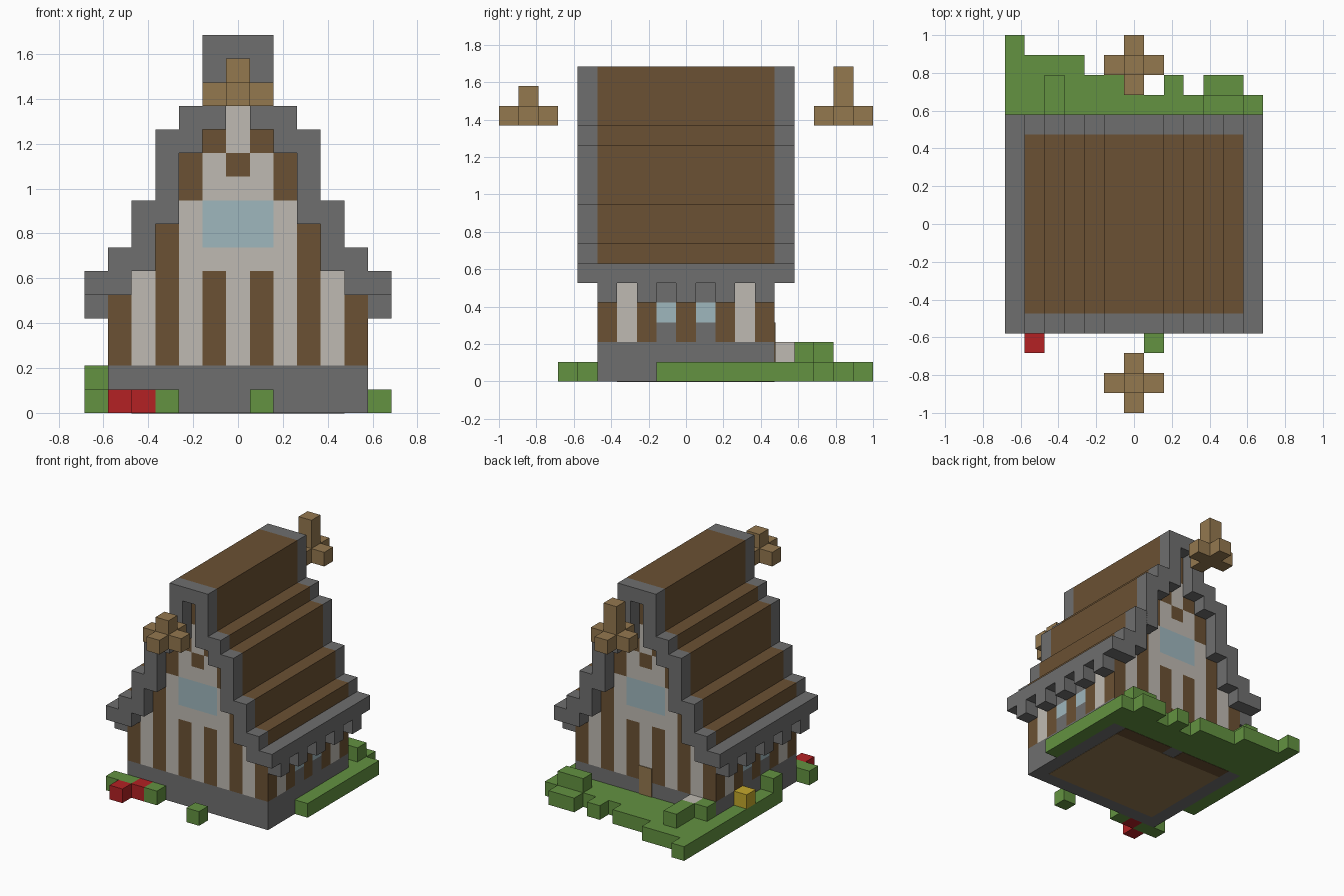
import bpy, bmesh
from mathutils import Matrix, Vector

U = 2 / 19  # size of one block

cube = bpy.data.objects.get("Cube")
if cube:
    bpy.data.objects.remove(cube, do_unlink=True)


def make_material(name, hex_code):
    lin = []
    for k in (0, 2, 4):
        c = int(hex_code[k:k + 2], 16) / 255
        lin.append(c / 12.92 if c <= 0.04045 else ((c + 0.055) / 1.055) ** 2.4)
    mat = bpy.data.materials.new(name)
    mat.use_nodes = True
    mat.diffuse_color = (*lin, 1)
    node = next(n for n in mat.node_tree.nodes if n.type == 'BSDF_PRINCIPLED')
    node.inputs["Base Color"].default_value = (*lin, 1)
    return mat


MATS = {
    "stone": make_material("stone_grey", "6f6f6f"),
    "timber": make_material("dark_timber", "6b5133"),
    "plaster": make_material("pale_plaster", "bfbab2"),
    "glass": make_material("window_glass", "9fb7bd"),
    "grass": make_material("grass_green", "639241"),
    "red": make_material("flower_red", "b32124"),
    "yellow": make_material("flower_yellow", "c4a82c"),
    "wood": make_material("light_wood", "94784f"),
}


def build(name, boxes):
    """Boxes are (material, x range, y range, z range) in block units."""
    mesh = bpy.data.meshes.new(name)
    bm = bmesh.new()
    used = []
    for mat, *spans in boxes:
        if mat not in used:
            used.append(mat)
            mesh.materials.append(MATS[mat])
        mid = Vector([(a + b) / 2 * U for a, b in spans])
        size = Vector([(b - a) * U for a, b in spans])
        before = set(bm.faces)
        bmesh.ops.create_cube(bm, matrix=Matrix.Translation(mid) @ Matrix.Diagonal((*size, 1)))
        for f in bm.faces:
            if f not in before:
                f.material_index = used.index(mat)
    bm.to_mesh(mesh)
    bm.free()
    obj = bpy.data.objects.new(name, mesh)
    bpy.context.collection.objects.link(obj)
    return obj


def span(first, last=None):
    """Range covering whole cells, centred on integers."""
    return (first - 0.5, (first if last is None else last) + 0.5)


def cell(mat, x, y, z):
    return (mat, span(x), span(y), (z, z + 1))


def mirrored(i):
    return (i, -i) if i else (0,)


# Stone plinth
build("stone_base", [("stone", span(-5, 5), span(-4, 4), (0, 2))])

# Gable wall columns outward from the middle: (material, top height)
COLUMNS = [
    [("plaster", 7), ("glass", 9), ("plaster", 10), ("timber", 11), ("plaster", 13), ("timber", 15)],
    [("timber", 6), ("plaster", 7), ("glass", 9), ("plaster", 11), ("timber", 12)],
    [("plaster", 9), ("timber", 11)],
    [("timber", 8)],
    [("plaster", 6)],
]
walls = []
for i, column in enumerate(COLUMNS):
    for x in mirrored(i):
        z = 2
        for mat, top in column:
            walls.append((mat, span(x), span(-4, 4), (z, top)))
            z = top
build("gable_walls", walls)

# Side walls with posts, plaster panels and small windows
sides = []
for x in mirrored(5):
    for y in range(-4, 5):
        if y % 2 == 0:
            sides.append(("timber", span(x), span(y), (2, 5)))
        elif abs(y) == 3:
            sides.append(("plaster", span(x), span(y), (2, 5)))
        else:
            sides += [cell("stone", x, y, 2), cell("glass", x, y, 3), cell("stone", x, y, 4)]
build("side_walls", sides)

# Stepped roof: (bottom, top) outward from the ridge
STEPS = [(15, 16), (12, 16), (11, 13), (8, 12), (6, 9), (5, 7), (5, 6)]
covering, trim = [], []
for i, height in enumerate(STEPS):
    for x in mirrored(i):
        target, mat = (trim, "stone") if i == 6 else (covering, "timber")
        target.append((mat, span(x), span(-4, 4), height))
        for y in mirrored(5):
            trim.append(("stone", span(x), span(y), height))
build("roof_covering", covering)
build("roof_trim", trim)

# Eave brackets
build("eave_brackets", [cell("stone", x, y, 4) for x in mirrored(6) for y in range(-4, 5, 2)])

# Back door and floor, as thin plates
build("back_door", [("wood", span(0), (4.48, 4.55), (1, 3))])
build("floor_underside", [
    ("wood", span(-4, 4), span(-3, 3), (0, 0.04)),
    ("timber", span(1, 4), span(4), (0, 0.04)),
    ("timber", span(-4, -1), span(4), (0, 0.04)),
]).location.z = -0.002

# Floating ornaments at both ends
for name, y, top in (("front_ornament", -8, 15), ("back_ornament", 8, 16)):
    arms = [cell("wood", dx, y + dy, 13) for dx, dy in ((1, 0), (-1, 0), (0, 1), (0, -1))]
    build(name, arms + [("wood", span(0), span(y), (13, top))])

# Grass around the back and sides, with a ragged rear edge
REAR = [9, 8, 8, 8, 7, 7, 7, 6, 7, 6, 7, 7, 6]
grass = []
for x, last in zip(range(-6, 7), REAR):
    first = -1 if abs(x) == 6 else 5
    grass.append(("grass", span(x), span(first, last), (0, 1)))
build("grass_ground", grass)

# Bushes and loose tufts
build("bushes", [cell("grass", *c) for c in (
    (4, 6, 1), (5, 6, 1), (-4, 6, 1), (-4, 7, 1), (-5, 5, 1), (-6, -1, 1),
    (-6, -5, 0), (-5, -5, 0), (-3, -5, 0), (1, -6, 0))])

# Flowers
build("red_flowers", [cell("red", -5, -6, 0), cell("red", -4, -5, 0)])
build("yellow_flower", [cell("yellow", -6, 2, 1)])
build("white_flower", [cell("plaster", -4, 5, 1)])
